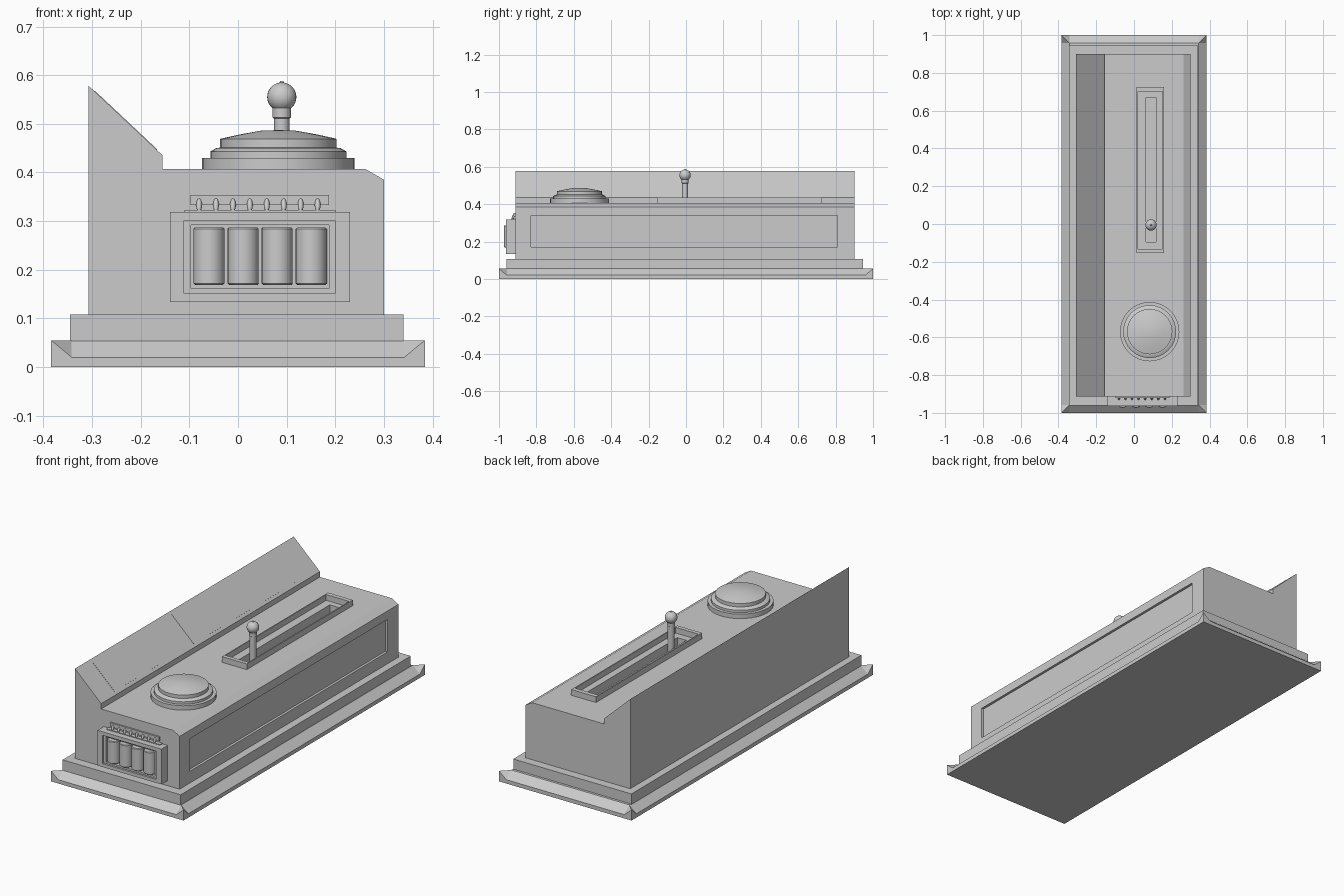
import bpy, bmesh, math
from mathutils import Vector

if "Cube" in bpy.data.objects:
    bpy.data.objects.remove(bpy.data.objects["Cube"])


def make(name, verts, faces):
    me = bpy.data.meshes.new(name)
    me.from_pydata(verts, [], faces)
    bm = bmesh.new()
    bm.from_mesh(me)
    bmesh.ops.recalc_face_normals(bm, faces=bm.faces)
    bm.to_mesh(me)
    bm.free()
    ob = bpy.data.objects.new(name, me)
    bpy.context.collection.objects.link(ob)
    return ob


def activate(ob):
    bpy.ops.object.select_all(action='DESELECT')
    bpy.context.view_layer.objects.active = ob
    ob.select_set(True)


def smooth(ob, deg=30):
    activate(ob)
    bpy.ops.object.shade_smooth_by_angle(angle=math.radians(deg))


def extrude_y(name, profile, y0, y1):
    n = len(profile)
    verts = [(x, y, z) for y in (y0, y1) for x, z in profile]
    faces = [tuple(range(n)), tuple(range(n, 2 * n))]
    faces += [(i, (i + 1) % n, n + (i + 1) % n, n + i) for i in range(n)]
    return make(name, verts, faces)


def box(name, x, y, z):
    return extrude_y(name, [(x[0], z[0]), (x[1], z[0]), (x[1], z[1]), (x[0], z[1])], *y)


def cut(ob, x, y, z):
    cutter = box("cutter", x, y, z)
    cutter.hide_render = True
    mod = ob.modifiers.new("cut", 'BOOLEAN')
    mod.object, mod.operation, mod.solver = cutter, 'DIFFERENCE', 'EXACT'
    activate(ob)
    bpy.ops.object.modifier_apply(modifier=mod.name)
    bpy.data.objects.remove(cutter)


def lathe(name, profile, cx, cy, n=32):
    # profile of (radius, z), open ends get capped
    verts, faces = [], []
    for r, z in profile:
        verts += [(cx + r * math.cos(2 * math.pi * i / n),
                   cy + r * math.sin(2 * math.pi * i / n), z) for i in range(n)]
    for k in range(len(profile) - 1):
        for i in range(n):
            j = (i + 1) % n
            faces.append((k * n + i, k * n + j, (k + 1) * n + j, (k + 1) * n + i))
    last = (len(profile) - 1) * n
    faces += [tuple(range(n)), tuple(range(last, last + n))]
    ob = make(name, verts, faces)
    smooth(ob)
    return ob


# Base slab: sloped edges that leave the four corners at full height
verts, X, XI, Y, YI, H, L = [], .384, .342, 1, .958, .055, .02
for sx, sy in ((-1, -1), (1, -1), (1, 1), (-1, 1)):
    verts += [(sx * X, sy * Y, 0), (sx * X, sy * Y, H), (sx * XI, sy * YI, H),
              (sx * XI, sy * Y, L), (sx * X, sy * YI, L)]
faces = [(0, 5, 10, 15), (2, 7, 12, 17)]
for c in range(4):
    a, b = c * 5, (c + 1) % 4 * 5
    s, e = (a + 3, b + 3) if c % 2 == 0 else (a + 4, b + 4)
    faces += [(a, b, b + 1, e, s, a + 1), (s, e, b + 2, a + 2),
              (a + 1, s, a + 2), (b + 1, b + 2, e)]
make("base_slab", verts, faces)

# Step between base and body
box("base_step", (-.345, .34), (-.96, .945), (.05, .108))

# Main body with sloped display ridge and chamfered edge
body = extrude_y("body", [(-.307, .10), (.3, .10), (.3, .385), (.262, .407),
                          (-.155, .407), (-.155, .435), (-.307, .578)], -.912, .9)
cut(body, (.287, .35), (-.83, .81), (.17, .34))        # side panel
cut(body, (.063, .116), (-.095, .67), (.35, .45))      # lever slot

# Thin display panels lying on the slope
p0, p1 = Vector((-.167, .4463)), Vector((-.295, .5667))
nrm = Vector((.685, .728)) * .0015
for name, y0, y1 in (("short_display", -.785, -.415), ("long_display", -.13, .713)):
    extrude_y(name, [p0 - nrm, p0 + nrm, p1 + nrm, p1 - nrm], y0, y1)

# Raised frame around the lever slot
frame = box("slot_frame", (.014, .158), (-.153, .725), (.405, .437))
cut(frame, (.02, .152), (-.132, .702), (.3, .5))

# Lever with collar and ball knob
ball = [(.030 * math.sin(t), .555 - .030 * math.cos(t))
        for t in [math.radians(a) for a in range(40, 171, 10)]]
lathe("lever", [(.016, .35), (.016, .511), (.019, .513), (.019, .528)] + ball + [(.003, .588)],
      .09, -.005, 24)

# Stepped round dome
lathe("dome", [(.157, .40), (.157, .43), (.14, .43), (.14, .443), (.128, .45), (.12, .451),
               (.12, .469), (.08, .478), (.035, .486), (.001, .487)], .083, -.57, 32)

# Front counter housing with nested recess
housing = box("counter_housing", (-.14, .23), (-.963, -.905), (.134, .319))
cut(housing, (-.112, .2), (-1, -.953), (.152, .3))
cut(housing, (-.097, .187), (-1, -.93), (.161, .292))

# Four upright counter drums
for i in range(4):
    lathe(f"counter_drum_{i + 1}", [(.029, .169), (.032, .172), (.032, .284), (.029, .287)],
          -.0595 + i * .07, -.941, 24)

# Vent strip with a row of small fins above the housing
box("vent_bar", (-.098, .187), (-.921, -.905), (.333, .354))
box("vent_sill", (-.11, .2), (-.932, -.905), (.315, .323))
for i in range(8):
    bpy.ops.mesh.primitive_uv_sphere_add(segments=12, ring_count=8, radius=1,
                                         location=(-.08 + i * .0348, -.923, .333),
                                         rotation=(math.radians(-25), 0, 0))
    fin = bpy.context.object
    fin.name = f"vent_fin_{i + 1}"
    fin.scale = (.006, .007, .016)
    smooth(fin, 60)
